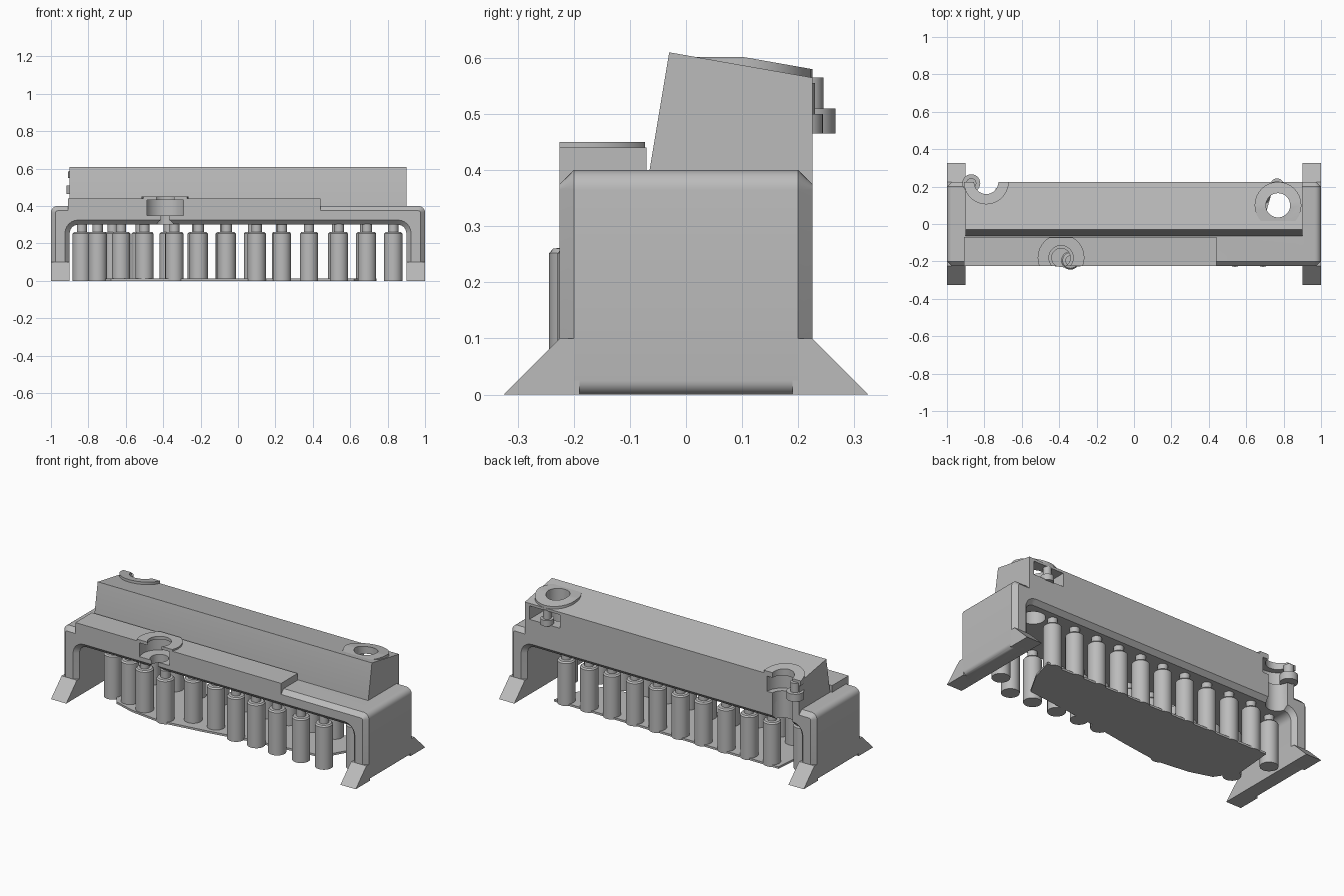
import bpy, bmesh, math

cube = bpy.data.objects.get("Cube")
if cube:
    bpy.data.objects.remove(cube, do_unlink=True)

grey = bpy.data.materials.new("plain grey")
grey.use_nodes = True
COLOUR = (0.5, 0.5, 0.5, 1)
grey.diffuse_color = COLOUR
grey.node_tree.nodes["Principled BSDF"].inputs["Base Color"].default_value = COLOUR


def loft(name, loops):
    """Closed solid through a list of matching point loops."""
    bm = bmesh.new()
    rings = [[bm.verts.new(p) for p in loop] for loop in loops]
    n = len(rings[0])
    for a, b in zip(rings, rings[1:]):
        for i in range(n):
            bm.faces.new((a[i], a[(i + 1) % n], b[(i + 1) % n], b[i]))
    bm.faces.new(rings[0])
    bm.faces.new(rings[-1])
    bmesh.ops.recalc_face_normals(bm, faces=bm.faces)
    mesh = bpy.data.meshes.new(name)
    bm.to_mesh(mesh)
    bm.free()
    mesh.materials.append(grey)
    ob = bpy.data.objects.new(name, mesh)
    bpy.context.collection.objects.link(ob)
    return ob


def prism(name, profile, x0, x1):
    """Extrude a (y, z) profile along x."""
    return loft(name, [[(x, y, z) for y, z in profile] for x in (x0, x1)])


def box(name, x0, x1, y0, y1, z0, z1):
    return prism(name, [(y0, z0), (y1, z0), (y1, z1), (y0, z1)], x0, x1)


def lathe(name, x, y, steps, sides=32):
    """Round part from (radius, z) steps."""
    turn = [2 * math.pi * i / sides for i in range(sides)]
    return loft(name, [[(x + r * math.cos(a), y + r * math.sin(a), z) for a in turn]
                       for r, z in steps])


def drum(name, x, y, r, z0, z1):
    return lathe(name, x, y, [(r, z0), (r, z1)])


def boolean(ob, cutter, operation):
    mod = ob.modifiers.new(operation, "BOOLEAN")
    mod.object, mod.operation, mod.solver = cutter, operation, "EXACT"
    bpy.context.view_layer.objects.active = ob
    bpy.ops.object.modifier_apply(modifier=mod.name)


def cut(obs, cutters):
    for c in cutters:
        for ob in obs:
            boolean(ob, c, "DIFFERENCE")
        bpy.data.objects.remove(c, do_unlink=True)


def arc(cx, cz, r, start, end, n=6):
    return [(cx + r * math.cos(math.radians(start + (end - start) * i / n)),
             cz + r * math.sin(math.radians(start + (end - start) * i / n)))
            for i in range(n + 1)]


# Bridge frame with chamfered front and back rims
def arch(y, inset):
    ro, ri, foot = 0.035 - inset, 0.045 + inset, 0.025
    side, top = 1 - inset, 0.4 - inset
    inner, under = 0.9 + inset, 0.3 + inset
    half = arc(side - foot, foot, foot, -90, 0) + arc(side - ro, top - ro, ro, 0, 90)
    under_half = arc(inner - ri, under - ri, ri, 90, 0) + [(inner, 0)]
    right = under_half[::-1]
    outline = (half + [(-x, z) for x, z in half[::-1]]
               + [(-x, z) for x, z in right] + right[::-1])
    return [(x, y, z) for x, z in outline]


bridge = loft("bridge_frame", [arch(-0.225, 0.025), arch(-0.2, 0), arch(0.2, 0), arch(0.225, 0.025)])

# Flared feet at the four corners
for sx, side in ((-1, "right"), (1, "left")):
    for sy, end in ((-1, "front"), (1, "back")):
        foot = [(0.19, 0), (0.325, 0), (0.225, 0.1), (0.19, 0.1)]
        prism(f"{end}_{side}_foot", [(sy * y, z) for y, z in foot], sx * 0.9, sx)

# Tall sloped housing and low front ledge
housing = prism("upper_housing", [(-0.065, 0.37), (-0.065, 0.4), (-0.03, 0.61),
                                  (0.225, 0.565), (0.225, 0.37)], -0.9, 0.9)
ledge = box("front_ledge", -0.91, 0.44, -0.225, -0.07, 0.36, 0.44)

# Raised collars around the three bolt seats
front_collar = box("front_collar", -0.6, -0.2, -0.225, -0.073, 0.432, 0.45)
slope = [(-0.03, 0.55), (-0.03, 0.602), (0.1, 0.602), (0.225, 0.58), (0.225, 0.55)]
left_collar = prism("back_left_collar", slope, 0.6, 0.95)
right_collar = prism("back_right_collar", slope, -0.95, -0.6)
for ob, x, y, r in ((front_collar, -0.39, -0.18, 0.125), (left_collar, 0.77, 0.1, 0.125),
                    (right_collar, -0.79, 0.225, 0.12)):
    rim = drum("rim", x, y, r, 0.3, 0.8)
    boolean(ob, rim, "INTERSECT")
    bpy.data.objects.remove(rim, do_unlink=True)

# Stepped seat, open at the front
cut([bridge, ledge], [drum("cutter", -0.39, -0.18, 0.108, 0.35, 0.435)])
cut([bridge], [drum("cutter", -0.39, -0.18, 0.05, 0.2, 0.4)])
cut([ledge, front_collar], [drum("cutter", -0.39, -0.18, 0.065, 0.4, 0.6)])

# Seats open at the back
cut([housing], [box("cutter", 0.67, 0.87, 0.1, 0.3, 0.47, 0.55),
                drum("cutter", -0.79, 0.225, 0.1, 0.46, 0.55)])
cut([bridge, housing, left_collar], [drum("cutter", 0.77, 0.1, 0.065, 0.2, 0.8)])
cut([bridge, housing, right_collar], [drum("cutter", -0.79, 0.225, 0.065, 0.2, 0.8)])

# Small stepped bolts at the back
bolts = [
    lathe("back_right_bolt", -0.87, 0.218,
          [(0.048, 0.465), (0.048, 0.51), (0.027, 0.51), (0.027, 0.565)]),
    lathe("back_left_bolt", 0.765, 0.208,
          [(0.036, 0.465), (0.036, 0.5), (0.022, 0.5), (0.022, 0.555)]),
]

# Two rows of cylindrical cells with narrow tips
front_row = [(-0.75, -0.1), (-0.625, -0.12), (-0.5, -0.16), (-0.34, -0.195), (-0.21, -0.12),
             (-0.06, -0.12), (0.1, -0.16), (0.235, -0.165), (0.38, -0.175), (0.54, -0.18),
             (0.69, -0.18), (0.83, -0.09)]
back_row = [(0.68 - 0.15 * i, 0.15) for i in range(10)] + [(-0.835, 0.1)]
cells = []
for row, places in (("front", front_row), ("back", back_row)):
    for i, (x, y) in enumerate(places):
        cells.append(lathe(f"{row}_cell_{i + 1}", x, y,
                           [(0.049, 0), (0.049, 0.252), (0.042, 0.26), (0.027, 0.262),
                            (0.027, 0.305)], 24))

# Thin irregular base plate under the cells
outline = [(0.74, 0.18), (0.7, 0.04), (0.62, -0.1), (0.2, -0.15), (-0.1, -0.2), (-0.35, -0.235),
           (-0.55, -0.21), (-0.68, -0.17), (-0.76, -0.05), (-0.74, 0.19)]
loft("base_plate", [[(x, y, z) for x, y in outline] for z in (0, 0.012)])

# Smooth round surfaces, keep hard edges
bpy.ops.object.select_all(action="DESELECT")
for ob in cells + bolts + [bridge, housing, ledge, front_collar, left_collar, right_collar]:
    ob.select_set(True)
bpy.context.view_layer.objects.active = bridge
bpy.ops.object.shade_smooth_by_angle(angle=math.radians(30))
